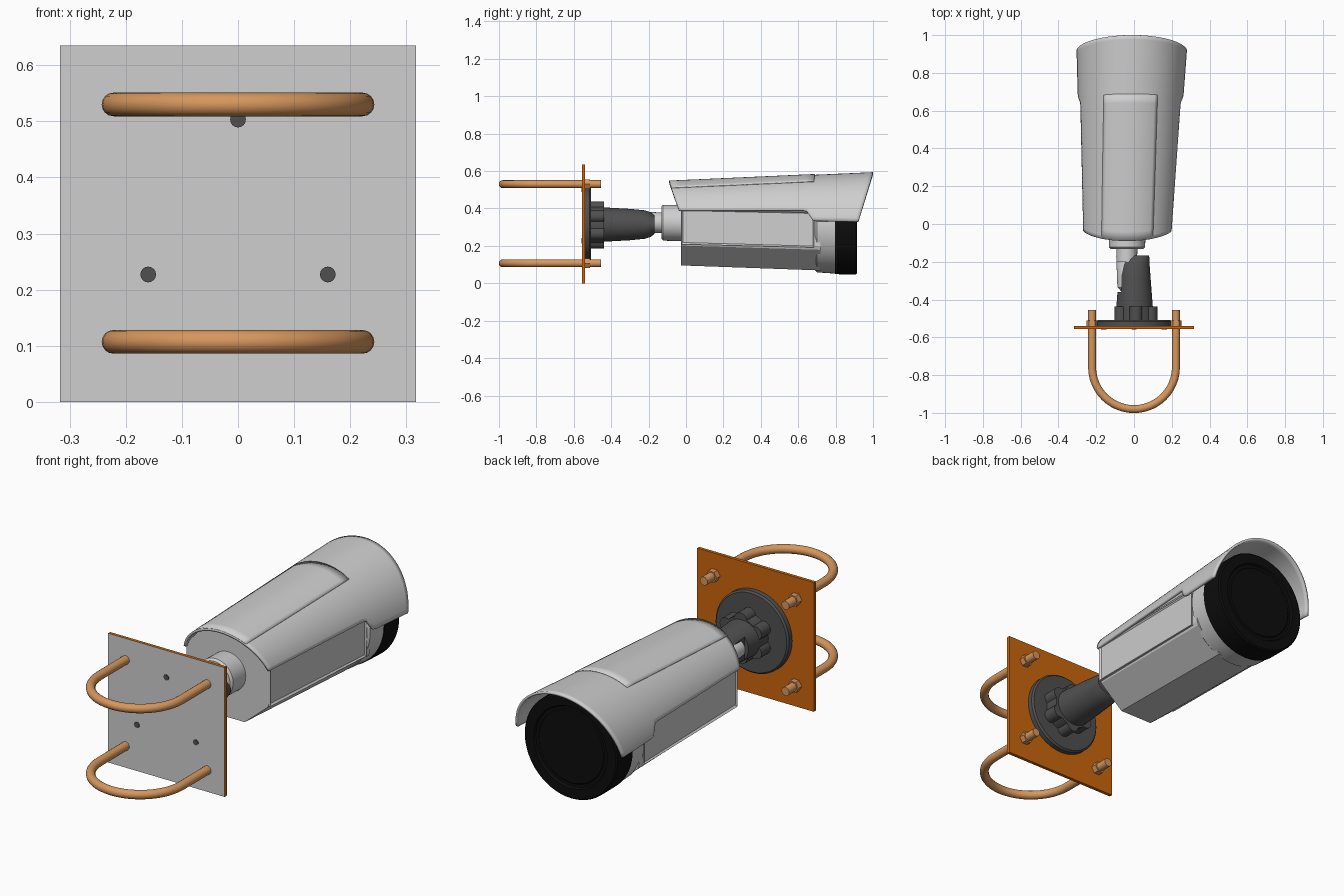
import bpy, bmesh, math
from mathutils import Matrix, Vector

if "Cube" in bpy.data.objects:
    bpy.data.objects.remove(bpy.data.objects["Cube"], do_unlink=True)


def material(name, r, g, b):
    m = bpy.data.materials.new(name)
    m.use_nodes = True
    m.diffuse_color = (r, g, b, 1)
    m.node_tree.nodes["Principled BSDF"].inputs["Base Color"].default_value = (r, g, b, 1)
    return m


light = material("light grey", 0.62, 0.62, 0.62)
dark = material("dark grey", 0.08, 0.08, 0.08)
black = material("black", 0.004, 0.004, 0.004)
orange = material("burnt orange", 0.6, 0.13, 0.004)
copper = material("copper", 0.68, 0.31, 0.11)

# The camera axis drifts slightly sideways and downwards along its length
AXIS = Matrix(((1, 0.024, 0, -0.034), (0, 1, 0, 0), (0, -0.024, 1, 0.321), (0, 0, 0, 1)))


def finish(name, bm, mat, smooth=True, matrix=None):
    bmesh.ops.recalc_face_normals(bm, faces=bm.faces)
    me = bpy.data.meshes.new(name)
    bm.to_mesh(me)
    bm.free()
    if matrix:
        me.transform(matrix)
    me.materials.append(mat)
    ob = bpy.data.objects.new(name, me)
    bpy.context.collection.objects.link(ob)
    if smooth:
        bpy.ops.object.select_all(action="DESELECT")
        ob.select_set(True)
        bpy.context.view_layer.objects.active = ob
        bpy.ops.object.shade_smooth_by_angle(angle=math.radians(32))
    return ob


def skin(bm, rings):
    """Join closed rings of points into a capped tube."""
    rows = [[bm.verts.new(p) for p in ring] for ring in rings]
    n = len(rows[0])
    for a, b in zip(rows, rows[1:]):
        for i in range(n):
            bm.faces.new((a[i], a[(i + 1) % n], b[(i + 1) % n], b[i]))
    bm.faces.new(rows[0])
    bm.faces.new(rows[-1][::-1])


def loft(name, stations, mat, centre=(0, 0), n=40, matrix=None, smooth=True):
    """Elliptical sections (y, x radius, z radius) along y."""
    bm = bmesh.new()
    turns = [2 * math.pi * i / n for i in range(n)]
    skin(bm, [[(centre[0] + rx * math.cos(a), y, centre[1] + rz * math.sin(a)) for a in turns]
              for y, rx, rz in stations])
    return finish(name, bm, mat, smooth, matrix)


def rod(name, y0, y1, r, mat, centre=(0, 0), n=40, matrix=None, smooth=True):
    return loft(name, [(y0, r, r), (y1, r, r)], mat, centre, n, matrix, smooth)


def box(name, lo, hi, mat):
    bm = bmesh.new()
    bmesh.ops.create_cube(bm, size=1)
    for v in bm.verts:
        v.co = [h if c > 0 else l for c, l, h in zip(v.co, lo, hi)]
    return finish(name, bm, mat, False)


# Mounting plate: grey on the front face, orange elsewhere
plate = box("mounting_plate", (-0.317, -0.556, 0), (0.317, -0.54, 0.635), orange)
plate.data.materials.append(light)
for f in plate.data.polygons:
    if f.normal.y < -0.5:
        f.material_index = 1
for i, c in enumerate([(0, 0.503), (-0.16, 0.227), (0.16, 0.227)]):
    rod(f"plate_screw_{i + 1}", -0.559, -0.55, 0.014, dark, c, 16)

# U-bolts with their nuts
BEND, BEND_Y = 0.222, -0.758
for label, z in (("lower", 0.107), ("upper", 0.53)):
    path = [(BEND, -0.455)]
    path += [(BEND * math.cos(a), BEND_Y - BEND * math.sin(a))
             for a in [math.pi * i / 24 for i in range(25)]]
    path += [(-BEND, -0.455)]
    bm = bmesh.new()
    rings = []
    for i, (x, y) in enumerate(path):
        before, after = path[max(i - 1, 0)], path[min(i + 1, len(path) - 1)]
        t = Vector((after[0] - before[0], after[1] - before[1], 0)).normalized()
        if i in (1, len(path) - 2):
            t = Vector((0, -1 if i == 1 else 1, 0))
        side = Vector((-t.y, t.x, 0))
        rings.append([Vector((x, y, z)) + 0.021 * (side * math.cos(a) + Vector((0, 0, math.sin(a))))
                      for a in [2 * math.pi * k / 16 for k in range(16)]])
    skin(bm, rings)
    finish(f"{label}_u_bolt", bm, copper)
    for side, x in (("right", -BEND), ("left", BEND)):
        rod(f"{label}_{side}_nut", -0.541, -0.512, 0.03, copper, (x, z), 6, smooth=False)

# Wall bracket: disc, lobed hub and arm
loft("bracket_disc", [(-0.541, 0.2, 0.2), (-0.516, 0.2, 0.2), (-0.508, 0.192, 0.192)],
     dark, (0, 0.317), 56)
HUB = (0.01, 0.312)
rod("bracket_hub", -0.51, -0.438, 0.102, dark, HUB)
for i in range(6):
    a = math.radians(60 * i + 30)
    rod(f"hub_lobe_{i + 1}", -0.51, -0.438, 0.034, dark,
        (HUB[0] + 0.092 * math.cos(a), HUB[1] + 0.092 * math.sin(a)), 20)
arm = loft("bracket_arm", [(-0.445, 0.097, 0.092), (-0.3, 0.086, 0.084), (-0.22, 0.08, 0.076),
                           (-0.185, 0.079, 0.064), (-0.168, 0.077, 0.048)], dark, (0.003, 0.314))
slot = box("arm_slot_cutter", (-0.2, -0.36, 0.1), (-0.066, -0.1, 0.5), dark)
slot.hide_render = True
slot.hide_viewport = True
cut = arm.modifiers.new("slot", "BOOLEAN")
cut.operation = "DIFFERENCE"
cut.object = slot
loft("joint_tongue", [(-0.36, 0.02, 0.025), (-0.335, 0.044, 0.044), (-0.17, 0.05, 0.05),
                      (-0.15, 0.04, 0.04)], light, (-0.044, 0.32), 24)
rod("neck", -0.2, -0.11, 0.055, light, matrix=AXIS)
loft("neck_collar", [(-0.132, 0.086, 0.086), (-0.122, 0.096, 0.096), (-0.01, 0.096, 0.096)],
     light, matrix=AXIS)

# Faceted housing, slightly wider towards the lens
half = [(0.09, -0.226), (0.215, -0.12), (0.222, -0.1), (0.222, 0.085), (0.16, 0.155), (0.07, 0.18)]
outline = half + [(-x, z) for x, z in reversed(half)]
bm = bmesh.new()
skin(bm, [[(x * s, y, z * s) for x, z in outline] for y, s in ((-0.027, 1), (0.72, 1.04))])
finish("housing", bm, light, False, AXIS)

# Framed panels on both sides
for label, s in (("right", -1), ("left", 1)):
    bm = bmesh.new()
    bmesh.ops.create_cube(bm, size=1)
    for v in bm.verts:
        front = v.co.y > 0
        v.co = (s * ((0.236 if front else 0.229) if v.co.x * s > 0 else 0.19),
                0.685 if front else -0.025, 0.075 if v.co.z > 0 else -0.113)
    bmesh.ops.recalc_face_normals(bm, faces=bm.faces)
    outer = [f for f in bm.faces if f.normal.x * s > 0.9]
    bmesh.ops.inset_region(bm, faces=outer, thickness=0.016, depth=0)
    bmesh.ops.translate(bm, verts=outer[0].verts, vec=(-s * 0.01, 0, 0))
    finish(f"{label}_side_panel", bm, light, False, AXIS)

# Front ring and black lens cover with stepped face
loft("front_ring", [(0.69, 0.236, 0.236), (0.7, 0.246, 0.246), (0.8, 0.25, 0.25)],
     light, n=56, matrix=AXIS)
loft("lens_cover", [(0.797, 0.253, 0.253), (0.908, 0.253, 0.253), (0.915, 0.246, 0.246),
                    (0.915, 0.2, 0.2), (0.905, 0.194, 0.194), (0.905, 0.18, 0.18),
                    (0.909, 0.175, 0.175)], black, n=56, matrix=AXIS)


def shell(name, limit, t_end, lift, thickness, rows, columns):
    """Arched sheet over the housing; limit(t) is its half angle from the top."""
    bm = bmesh.new()
    grid = []
    for i in range(rows + 1):
        t = t_end * i / rows
        row = []
        for j in range(columns + 1):
            a = limit(t) * (2 * j / columns - 1)
            top = math.cos(a)
            start, end = -0.015 - 0.075 * top, 0.912 + 0.088 * top
            rx, rz = 0.246 + 0.048 * t + lift, 0.222 + 0.075 * t + lift
            row.append(bm.verts.new((rx * math.sin(a), start + t * (end - start), rz * top)))
        grid.append(row)
    for a, b in zip(grid, grid[1:]):
        for j in range(columns):
            bm.faces.new((a[j], a[j + 1], b[j + 1], b[j]))
    ob = finish(name, bm, light, True, AXIS)
    if ob.data.polygons[len(ob.data.polygons) // 2].normal.z < 0:
        ob.data.flip_normals()
    sheet = ob.modifiers.new("sheet", "SOLIDIFY")
    sheet.thickness = thickness
    sheet.offset = -1
    return ob


def visor_limit(t):
    step = min(max((t - 0.69) / 0.06, 0), 1)
    return math.radians(72 + 12 * step * step * (3 - 2 * step))


# Sun visor with its raised top panel
shell("sun_visor", visor_limit, 1, 0, 0.012, 50, 40)
shell("visor_top_panel", lambda t: math.radians(33 - 4 * t), 0.715, 0.004, 0.006, 16, 16)
